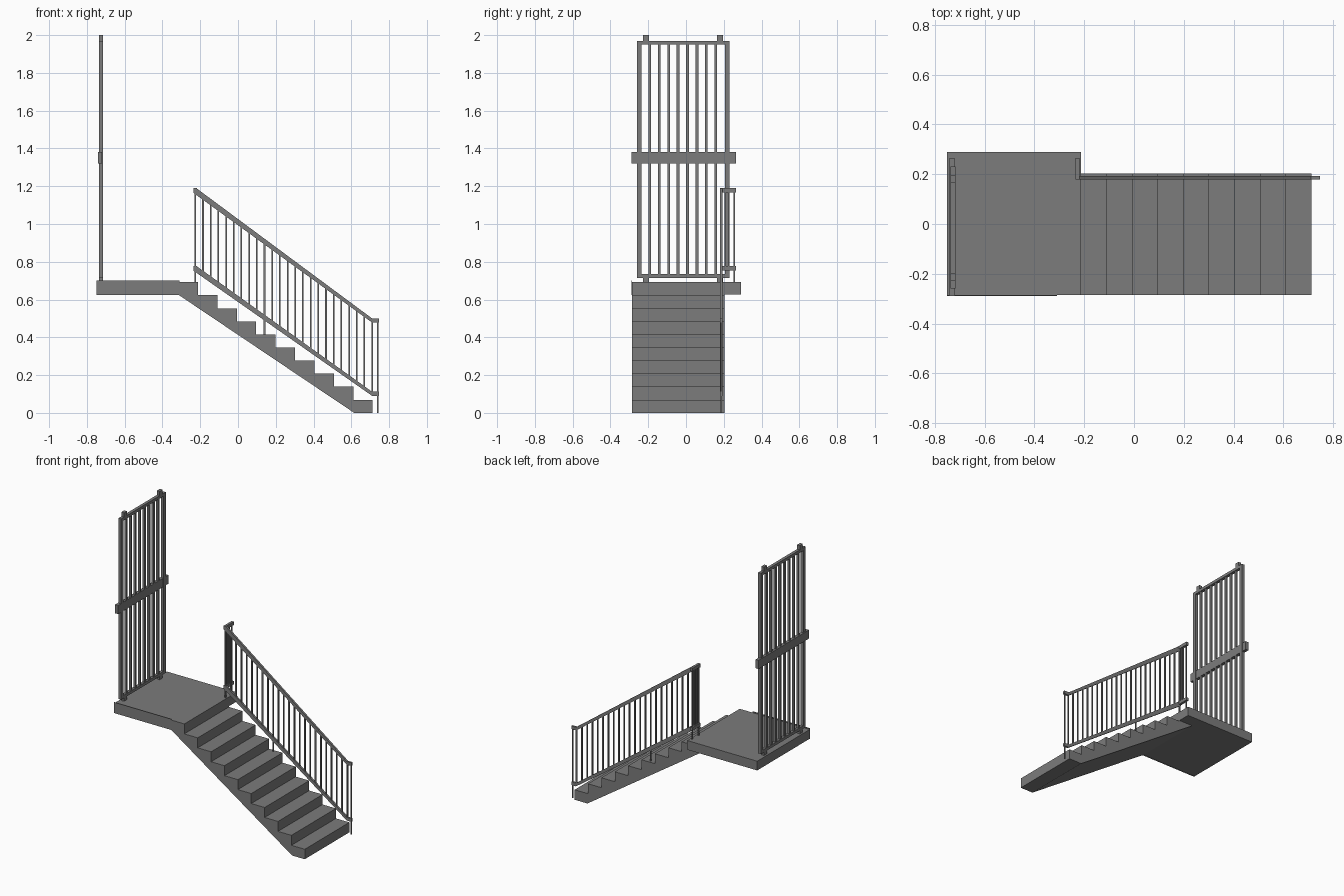
import bpy, bmesh

cube = bpy.data.objects.get("Cube")
if cube:
    bpy.data.objects.remove(cube, do_unlink=True)

grey = bpy.data.materials.new("dark grey")
grey.use_nodes = True
colour = (0.2, 0.2, 0.2, 1)
grey.diffuse_color = colour
grey.node_tree.nodes["Principled BSDF"].inputs["Base Color"].default_value = colour


def finish(name, bm):
    bmesh.ops.recalc_face_normals(bm, faces=bm.faces)
    mesh = bpy.data.meshes.new(name)
    bm.to_mesh(mesh)
    bm.free()
    mesh.materials.append(grey)
    obj = bpy.data.objects.new(name, mesh)
    bpy.context.collection.objects.link(obj)
    return obj


def slab(name, profile, y0, y1):
    """Extrude an x-z outline from y0 to y1."""
    bm = bmesh.new()
    face = bm.faces.new([bm.verts.new((x, y0, z)) for x, z in profile])
    out = bmesh.ops.extrude_face_region(bm, geom=[face])["geom"]
    moved = [v for v in out if isinstance(v, bmesh.types.BMVert)]
    bmesh.ops.translate(bm, verts=moved, vec=(0, y1 - y0, 0))
    return finish(name, bm)


def box(name, x0, x1, y0, y1, z0, z1):
    return slab(name, [(x0, z0), (x1, z0), (x1, z1), (x0, z1)], y0, y1)


# Landing with a thin front fascia
FRONT, BACK, SIDE = -0.286, 0.29, 0.203
box("landing", -0.75, -0.212, FRONT, BACK, 0.628, 0.692)
box("landing_fascia", -0.75, -0.31, FRONT - 0.003, FRONT, 0.625, 0.70)

# Solid stair flight
STEPS, RUN, RISE = 10, 0.1028, 0.0692
outline = [(0.615, 0), (-0.315, 0.625), (-0.315, STEPS * RISE)]
for i in range(STEPS):
    x = -0.212 + i * RUN
    z = (STEPS - i) * RISE
    outline += [(x, z), (x, z - RISE)]
slab("stair_flight", outline, FRONT, SIDE)

# Sloping handrail and bottom rail, each with a short return at the top
X0, X1, XE = -0.235, 0.71, 0.746
for name, top, bottom in (("handrail", 1.19, 0.50), ("bottom_rail", 0.778, 0.112)):
    t = 0.026
    slab(name, [(X0, top), (X0 + 0.014, top), (X1, bottom), (XE, bottom),
                (XE, bottom - 0.022), (X1, bottom - 0.022), (X0, top - t)], 0.179, 0.193)
    box(name + "_return", X0, X0 + 0.017, 0.179, 0.265, top - 0.023, top)


def rail_z(x, top, bottom):
    return top + (bottom - top) * min(1, max(0, (x - X0) / (X1 - X0))) - 0.012


# Balusters, with three of them reaching the ground or a step
W = 0.004
for i in range(25):
    x = min(-0.226 + i * 0.0407, 0.74)
    low = {0: 0.69, 9: 0.41, 24: 0}.get(i, rail_z(x, 0.778, 0.112))
    box("baluster", x - W, x + W, 0.182, 0.190, low, rail_z(x, 1.19, 0.50))
for y, low in ((0.207, 0.76), (0.226, 0.76), (0.255, 0.69)):
    box("return_baluster", -0.230, -0.222, y - W, y + W, low, 1.18)

# Tall barred screen at the end of the landing
GX0, GX1 = -0.737, -0.716
for y in (-0.247, 0.218):
    box("screen_stile", GX0, GX1, y - 0.012, y + 0.012, 0.715, 1.97)
for z in (0.715, 1.95):
    box("screen_rail", GX0, GX1, -0.259, 0.23, z, z + 0.02)
for i in range(8):
    y = -0.192 + i * 0.05
    box("screen_bar", GX0 + 0.003, GX1 - 0.003, y - 0.007, y + 0.007, 0.725, 1.96)
box("screen_middle_plate", -0.742, -0.719, -0.289, 0.264, 1.32, 1.38)
for y in (-0.212, 0.18):
    for z0, z1 in ((0.69, 0.716), (1.969, 2.0)):
        box("screen_mount", GX0, GX1, y - 0.016, y + 0.016, z0, z1)
